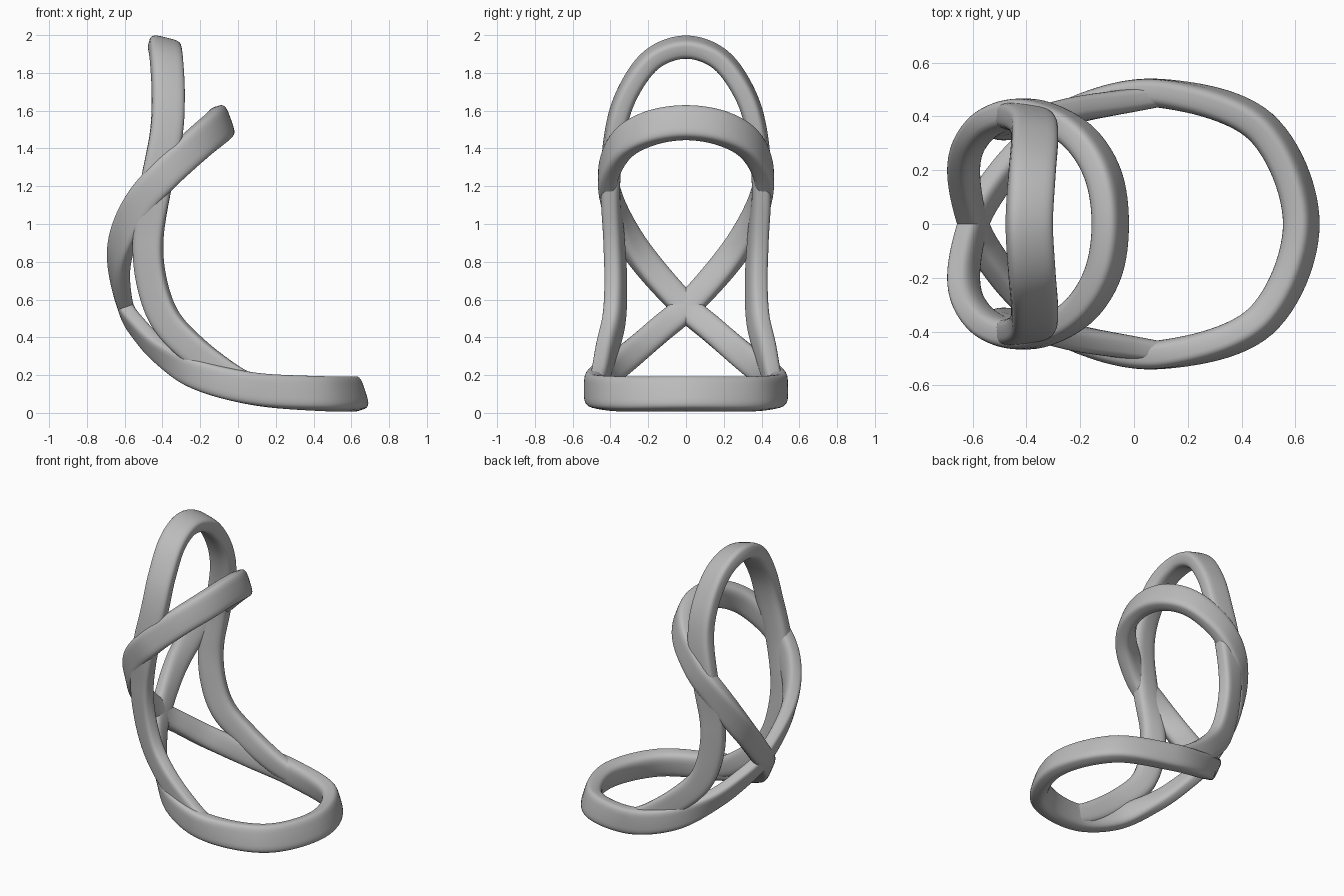
import bpy
import bmesh
import math
from mathutils import Vector

cube = bpy.data.objects.get("Cube")
if cube:
    bpy.data.objects.remove(cube, do_unlink=True)

metal = bpy.data.materials.new("plain grey")
GREY = (0.5, 0.5, 0.5, 1)
metal.use_nodes = True
metal.diffuse_color = GREY
metal.node_tree.nodes["Principled BSDF"].inputs["Base Color"].default_value = GREY

HALF_WIDE, HALF_THICK, SIDES, STEPS = 0.091, 0.056, 32, 12


def spline(p0, p1, p2, p3, t):
    """Smooth curve between p1 and p2."""
    return 0.5 * (2 * p1 + (p2 - p0) * t + (2 * p0 - 5 * p1 + 4 * p2 - p3) * t * t
                  + (3 * p1 - p0 - 3 * p2 + p3) * t ** 3)


def mirrored(half, drop_first):
    """Continue a half path with its reflection in y."""
    back = half[1 if drop_first else 0:-1][::-1]
    flip = [((x, -y, z), (u, -v, w), s) for (x, y, z), (u, v, w), s in back]
    return half + flip


def band(name, stations, closed):
    """Sweep a rounded band; each station has a position, outward direction and scale."""
    rows = [(Vector(p), Vector(o).normalized(), s) for p, o, s in stations]
    n = len(rows)

    def row(i):
        return rows[i % n] if closed else rows[max(0, min(n - 1, i))]

    samples = []
    for i in range(n if closed else n - 1):
        around = [row(i + k) for k in (-1, 0, 1, 2)]
        for j in range(STEPS):
            samples.append([spline(*[a[c] for a in around], j / STEPS) for c in range(3)])
    if not closed:
        samples.append(list(rows[-1]))

    bm = bmesh.new()
    rings = []
    m = len(samples)
    for i, (pos, out, size) in enumerate(samples):
        before = samples[i - 1 if closed else max(i - 1, 0)][0]
        after = samples[(i + 1) % m if closed else min(i + 1, m - 1)][0]
        tangent = (after - before).normalized()
        out = (out - tangent * out.dot(tangent)).normalized()
        wide = tangent.cross(out)
        ring = []
        for k in range(SIDES):
            a = 2 * math.pi * k / SIDES
            c, s = math.cos(a), math.sin(a)
            # the outer side is squarer than the inner side
            power = 0.5 if c > 0 else 0.66
            u = math.copysign(abs(c) ** power, c) * HALF_THICK
            v = math.copysign(abs(s) ** power, s) * HALF_WIDE
            ring.append(bm.verts.new(pos + (out * u + wide * v) * size))
        rings.append(ring)
    for i in range(m if closed else m - 1):
        a, b = rings[i], rings[(i + 1) % m]
        for k in range(SIDES):
            q = (k + 1) % SIDES
            bm.faces.new((a[k], a[q], b[q], b[k]))
    if not closed:
        bm.faces.new(rings[0])
        bm.faces.new(rings[-1])
    bmesh.ops.recalc_face_normals(bm, faces=bm.faces)
    mesh = bpy.data.meshes.new(name)
    bm.to_mesh(mesh)
    bm.free()
    mesh.materials.append(metal)
    obj = bpy.data.objects.new(name, mesh)
    bpy.context.collection.objects.link(obj)
    bpy.ops.object.select_all(action="DESELECT")
    obj.select_set(True)
    bpy.context.view_layer.objects.active = obj
    bpy.ops.object.shade_smooth_by_angle(angle=math.radians(40))


# Double loop: flat base ring, crossing at the back, raised upper ring
loop_half = [
    ((0.62, 0, 0.10), (1, 0, 0.33), 1),
    ((0.47, 0.36, 0.10), (0.7, 0.7, 0.25), 1),
    ((0.10, 0.485, 0.125), (0, 1, 0.05), 0.95),
    ((-0.20, 0.43, 0.20), (-0.35, 0.9, -0.1), 0.88),
    ((-0.40, 0.28, 0.32), (-0.7, 0.6, -0.4), 0.8),
    ((-0.52, 0.14, 0.44), (-0.9, 0.25, -0.35), 0.78),
    ((-0.595, 0, 0.56), (-1, 0, -0.33), 0.78),
    ((-0.63, -0.19, 0.77), (-0.9, -0.45, -0.1), 0.83),
    ((-0.60, -0.31, 0.94), (-0.6, -0.8, 0), 0.88),
    ((-0.51, -0.39, 1.12), (-0.2, -1, 0), 0.93),
    ((-0.38, -0.41, 1.27), (0.1, -1, 0.05), 0.95),
    ((-0.22, -0.335, 1.42), (0.5, -0.8, 0.2), 0.97),
    ((-0.12, -0.19, 1.505), (0.8, -0.45, 0.3), 1),
    ((-0.09, 0, 1.535), (0.94, 0, 0.34), 1),
]
band("double_loop", mirrored(loop_half, True), True)

# Tall arch: rises from both sides of the base ring
arch_half = [
    ((0.12, 0.48, 0.115), (0, 1, 0), 0.7),
    ((-0.04, 0.455, 0.19), (-0.1, 1, 0), 0.8),
    ((-0.23, 0.42, 0.33), (-0.25, 1, -0.1), 0.85),
    ((-0.38, 0.38, 0.49), (-0.35, 1, -0.1), 0.88),
    ((-0.455, 0.37, 0.69), (-0.35, 1, 0), 0.88),
    ((-0.475, 0.38, 0.92), (-0.25, 1, 0), 0.88),
    ((-0.435, 0.40, 1.20), (0, 1, 0), 0.92),
    ((-0.38, 0.375, 1.48), (0.1, 1, 0.1), 0.95),
    ((-0.37, 0.31, 1.69), (0.15, 0.85, 0.45), 0.95),
    ((-0.38, 0.18, 1.87), (0.2, 0.5, 0.8), 0.95),
    ((-0.39, 0, 1.935), (0.25, 0, 1), 0.95),
]
band("tall_arch", mirrored(arch_half, False), False)
